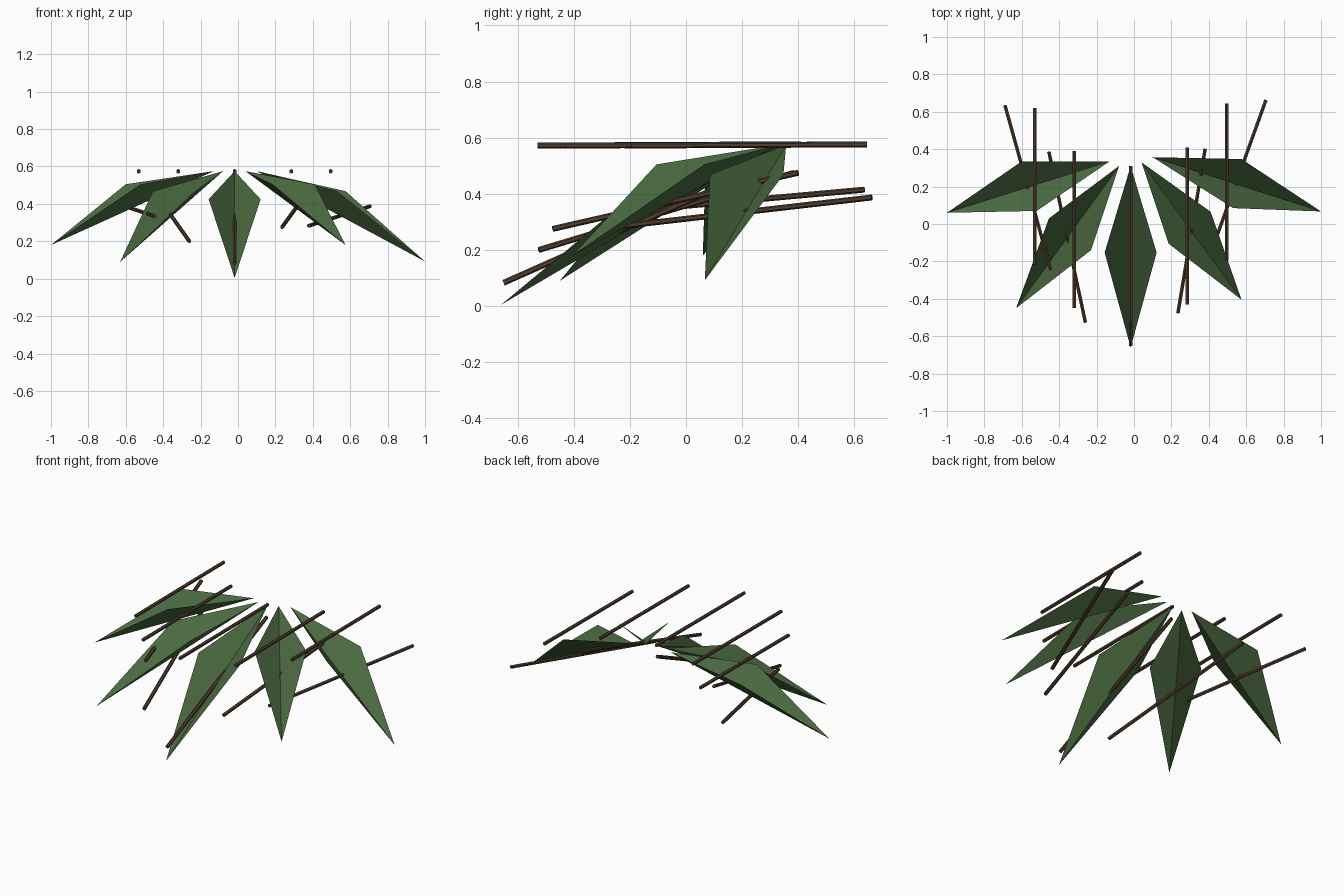
import bpy, bmesh
from mathutils import Vector

if "Cube" in bpy.data.objects:
    bpy.data.objects.remove(bpy.data.objects["Cube"])


def material(name, rgb):
    m = bpy.data.materials.new(name)
    m.diffuse_color = (*rgb, 1)
    m.use_nodes = True
    m.node_tree.nodes["Principled BSDF"].inputs["Base Color"].default_value = m.diffuse_color
    return m


GREEN = material("leaf green", (0.07, 0.145, 0.052))
BROWN = material("twig brown", (0.085, 0.047, 0.028))


def finish(bm, name, mat):
    me = bpy.data.meshes.new(name)
    bm.to_mesh(me)
    bm.free()
    me.materials.append(mat)
    ob = bpy.data.objects.new(name, me)
    bpy.context.collection.objects.link(ob)


# Folded leaf: two triangles meeting along a straight base-to-tip crease
def leaf(name, base, side_a, tip, side_b):
    bm = bmesh.new()
    b, a, t, c = [bm.verts.new(p) for p in (base, side_a, tip, side_b)]
    for tri in ((b, a, t), (b, t, c)):
        f = bm.faces.new(tri)
        f.normal_update()
        if f.normal.z < 0:
            f.normal_flip()
    finish(bm, name, GREEN)


# Thin six-sided twig between two points
def twig(name, p, q, r=0.0105):
    p, q = Vector(p), Vector(q)
    bm = bmesh.new()
    bmesh.ops.create_cone(bm, cap_ends=True, segments=6, radius1=r, radius2=r,
                          depth=(q - p).length)
    bm.transform((q - p).to_track_quat('Z', 'Y').to_matrix().to_4x4())
    bmesh.ops.translate(bm, verts=bm.verts, vec=(p + q) / 2)
    finish(bm, name, BROWN)


Z = 0.575
# name, leaf base, side, tip, side, side height, tip height
leaves = [
    ("left_outer", (-.13, .335), (-.60, .335), (-1.0, .06), (-.52, .07), .505, .18),
    ("left_middle", (-.08, .31), (-.455, .03), (-.63, -.45), (-.23, -.14), .468, .09),
    ("centre", (-.018, .31), (-.157, -.153), (-.018, -.66), (.121, -.153), .425, .004),
    ("right_middle", (.04, .33), (.41, .065), (.575, -.405), (.185, -.105), .505, .18),
    ("right_outer", (.10, .357), (.575, .347), (1.0, .067), (.53, .085), .468, .092),
]
for name, base, a, tip, b, side_z, tip_z in leaves:
    leaf(name + "_leaf", (*base, Z), (*a, side_z), (*tip, tip_z), (*b, side_z))

# Sloping midrib twigs crossing each leaf
ribs = [
    ("left_outer", (-.69, .635, .415), (-.445, -.245, .335)),
    ("left_middle", (-.455, .385, .475), (-.26, -.525, .20)),
    ("centre", (-.018, .30, .505), (-.018, -.65, .083)),
    ("right_middle", (.38, .40, .475), (.235, -.475, .275)),
    ("right_outer", (.705, .662, .387), (.378, -.245, .283)),
]
for name, p, q in ribs:
    twig(name + "_sloping_twig", p, q)

# Level twigs running front to back
for i, (x, y) in enumerate([(-.53, .20), (-.32, -.03), (-.018, -.11),
                            (.285, -.01), (.495, .225)]):
    twig(f"level_twig_{i + 1}", (x, y - .42, .572), (x, y + .42, .576))
